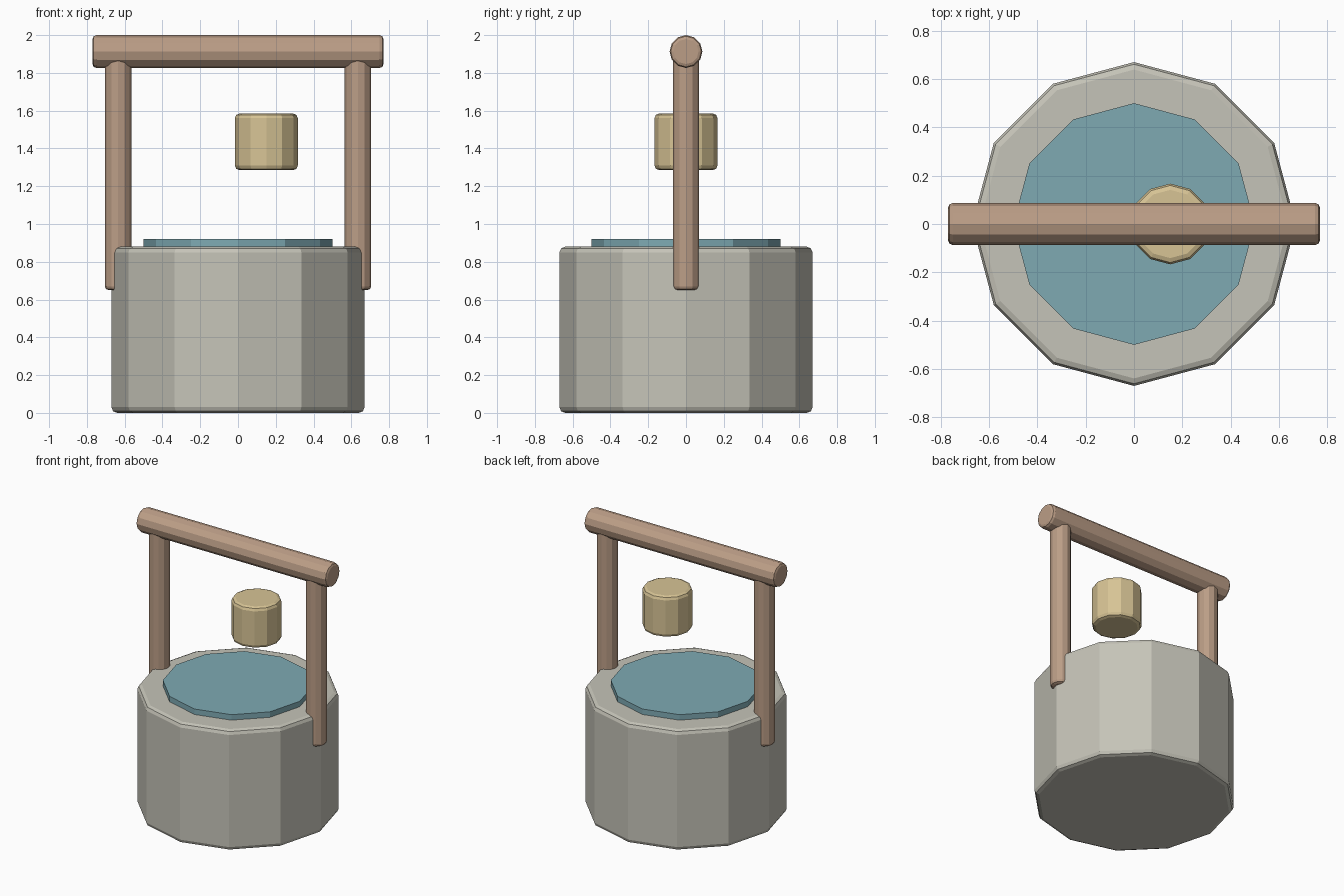
import bpy
import math

if "Cube" in bpy.data.objects:
    bpy.data.objects.remove(bpy.data.objects["Cube"])


def material(name, rgb):
    m = bpy.data.materials.new(name)
    m.diffuse_color = (*rgb, 1)
    m.use_nodes = True
    m.node_tree.nodes["Principled BSDF"].inputs["Base Color"].default_value = m.diffuse_color
    return m


stone = material("stone", (0.56, 0.55, 0.48))
wood = material("wood", (0.50, 0.34, 0.24))
pale_wood = material("pale_wood", (0.68, 0.55, 0.30))
blue = material("blue", (0.21, 0.40, 0.45))


def drum(name, radius, length, center, mat, bevel=0.0, rot=(0, 0, 0)):
    """Flat-shaded 12-sided cylinder with softened rims."""
    bpy.ops.mesh.primitive_cylinder_add(vertices=12, radius=radius, depth=length,
                                        location=center, rotation=rot)
    ob = bpy.context.object
    ob.name = name
    ob.data.materials.append(mat)
    if bevel:
        mod = ob.modifiers.new("rim_bevel", 'BEVEL')
        mod.width = bevel
        mod.segments = 2
        mod.limit_method = 'ANGLE'
        mod.angle_limit = math.radians(45)
    return ob


# Stone wall and water surface
drum("well_wall", 0.67, 0.88, (0, 0, 0.44), stone, 0.03)
drum("water", 0.50, 0.08, (0, 0, 0.88), blue)

# Two posts carrying the crossbeam
for side, x in (("left", -0.635), ("right", 0.635)):
    drum(side + "_post", 0.07, 1.25, (x, 0, 1.275), wood, 0.02)
drum("crossbeam", 0.087, 1.54, (0, 0, 1.913), wood, 0.02, (0, math.pi / 2, 0))

# Hanging bucket
drum("bucket", 0.167, 0.30, (0.15, 0, 1.435), pale_wood, 0.025)
